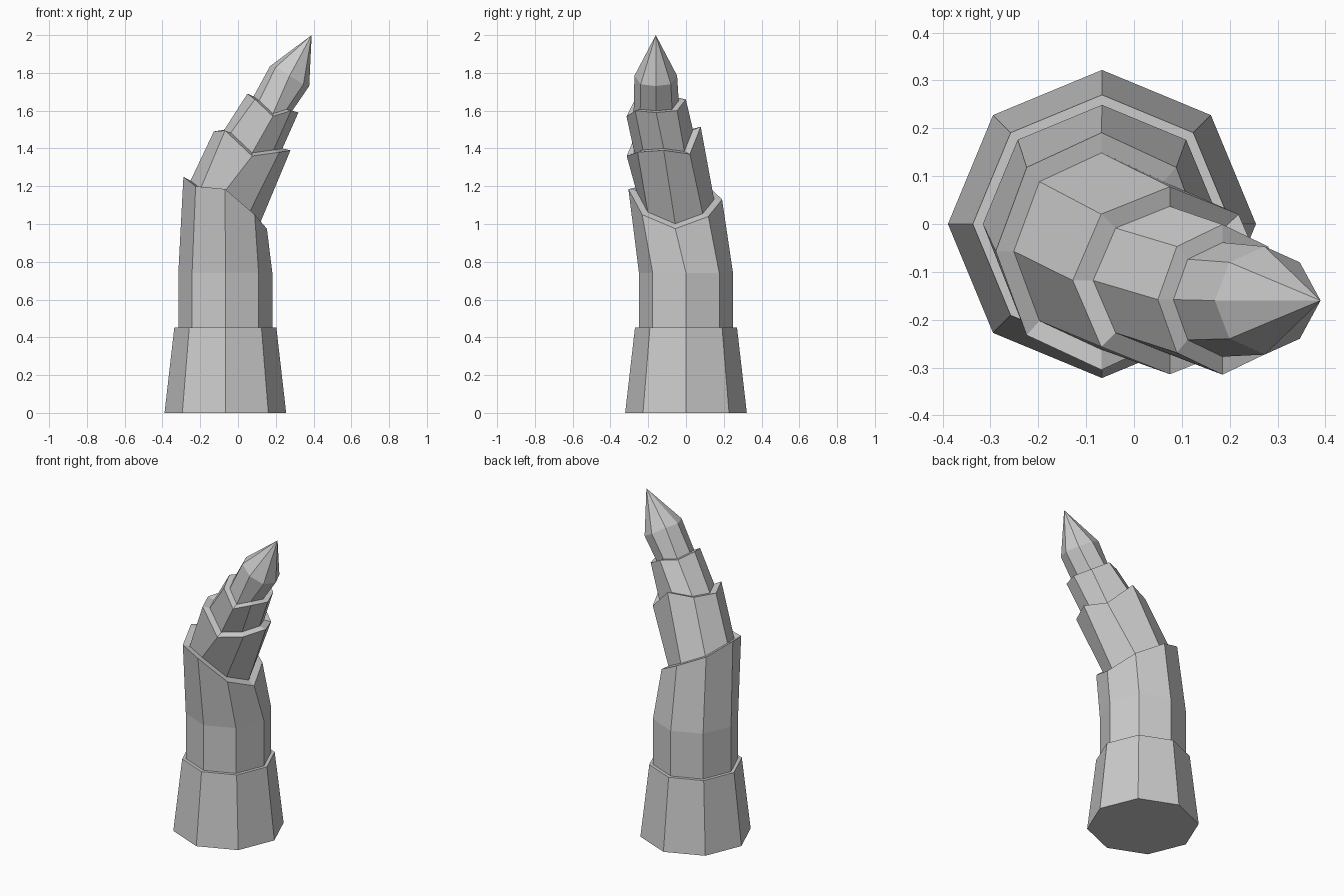
import bpy, bmesh
from math import cos, sin, pi
from mathutils import Vector

if "Cube" in bpy.data.objects:
    bpy.data.objects.remove(bpy.data.objects["Cube"])

SIDES = 8


def ring(cx, cy, rx, ry, z):
    """Eight-sided ring, counter-clockwise from +x; z is one height or one per corner."""
    heights = z if isinstance(z, list) else [z] * SIDES
    return [Vector((cx + rx * cos(2 * pi * i / SIDES),
                    cy + ry * sin(2 * pi * i / SIDES), h))
            for i, h in enumerate(heights)]


def inset(points, s):
    """Shrink a ring towards its middle to form the lip of a sheath."""
    mid = sum(points, Vector()) / SIDES
    return [mid + (p - mid) * s for p in points]


# Foot and lower stem
foot = ring(-.067, 0, .322, .322, 0)
foot_lip = ring(-.067, 0, .27, .27, .453)
stem_low = ring(-.067, 0, .249, .249, .453)
stem_mid = ring(-.067, 0, .249, .249, .74)

# Slanted, jagged lips of the bending sheaths
lip_a = ring(-.068, -.057, .221, .248, [.975, 1.04, 1.13, 1.2, 1.25, 1.2, 1.185, 1.05])
lip_b = ring(.075, -.118, .203, .196, [1.39, 1.37, 1.515, 1.5, 1.49, 1.495, 1.36, 1.38])
lip_c = ring(.185, -.158, .135, .157, [1.59, 1.6, 1.66, 1.67, 1.69, 1.66, 1.57, 1.6])

# Shoulder of the pointed tip
shoulder = ring(.273, -.16, .104, .113, [1.73, 1.74, 1.785, 1.83, 1.835, 1.83, 1.785, 1.74])

rings = [foot, foot_lip, stem_low, stem_mid,
         lip_a, inset(lip_a, .83), lip_b, inset(lip_b, .79),
         lip_c, inset(lip_c, .76), shoulder]

# Skin the rings, cap the foot and close the tip
bm = bmesh.new()
loops = [[bm.verts.new(p) for p in r] for r in rings]
bm.faces.new(reversed(loops[0]))
for low, high in zip(loops, loops[1:]):
    for i in range(SIDES):
        j = (i + 1) % SIDES
        bm.faces.new((low[i], low[j], high[j], high[i]))
tip = bm.verts.new((.39, -.16, 2))
for i in range(SIDES):
    bm.faces.new((loops[-1][i], loops[-1][(i + 1) % SIDES], tip))

mesh = bpy.data.meshes.new("segmented_spike")
bm.to_mesh(mesh)
bm.free()
bpy.context.collection.objects.link(bpy.data.objects.new("segmented_spike", mesh))
